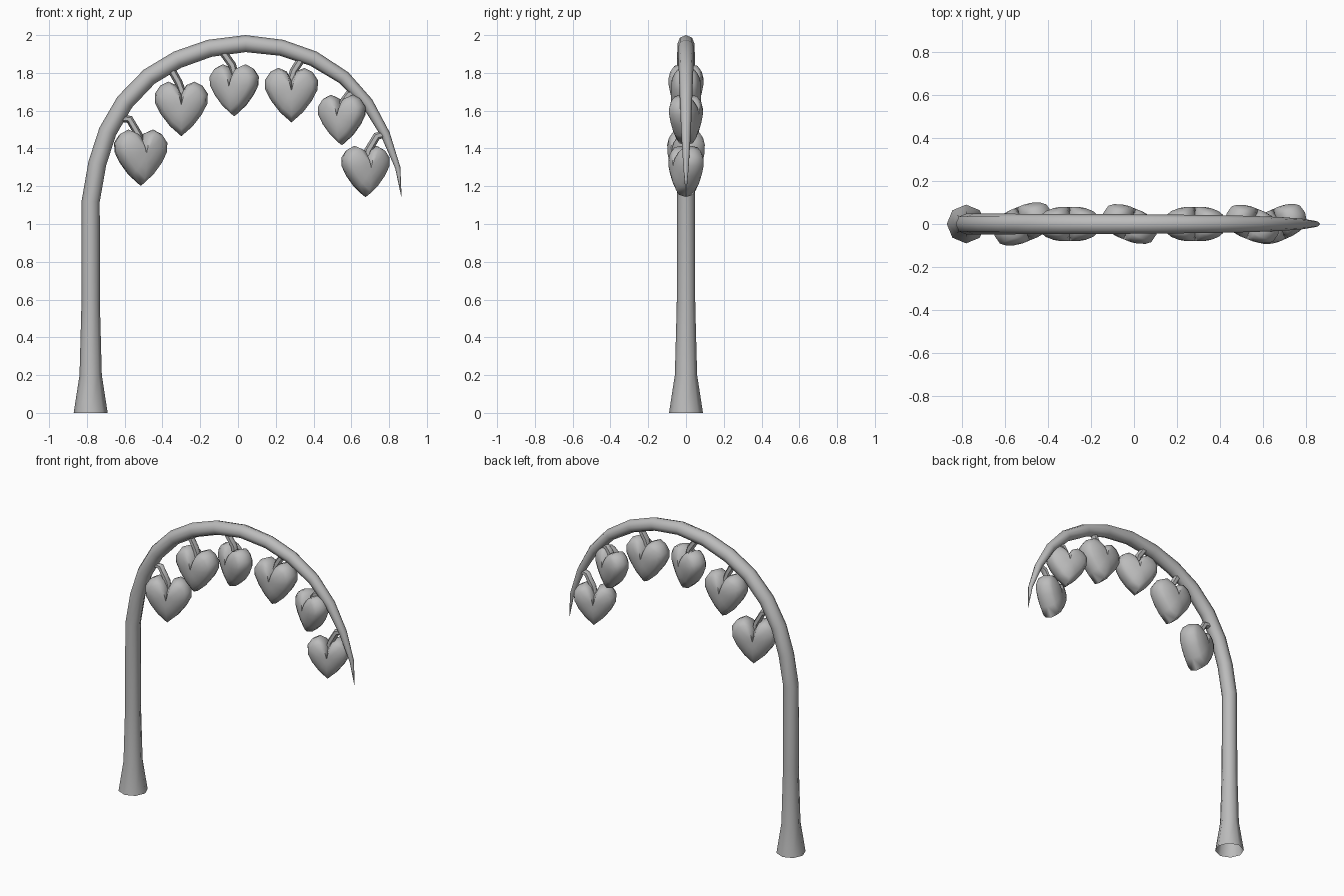
import bpy, bmesh, math
from mathutils import Vector, Matrix

if "Cube" in bpy.data.objects:
    bpy.data.objects.remove(bpy.data.objects["Cube"])

grey = bpy.data.materials.new("plain grey")
grey.use_nodes = True
COLOUR = (0.5, 0.5, 0.5, 1)
grey.diffuse_color = COLOUR
grey.node_tree.nodes["Principled BSDF"].inputs["Base Color"].default_value = COLOUR


def finish(bm, name, angle):
    bmesh.ops.recalc_face_normals(bm, faces=bm.faces)
    mesh = bpy.data.meshes.new(name)
    bm.to_mesh(mesh)
    bm.free()
    mesh.materials.append(grey)
    ob = bpy.data.objects.new(name, mesh)
    bpy.context.collection.objects.link(ob)
    bpy.ops.object.select_all(action='DESELECT')
    ob.select_set(True)
    bpy.context.view_layer.objects.active = ob
    bpy.ops.object.shade_smooth_by_angle(angle=math.radians(angle))
    return ob


def bridge(bm, a, b):
    n = len(a)
    for i in range(n):
        j = (i + 1) % n
        bm.faces.new((a[i], a[j], b[j], b[i]))


def tube(name, path, sides):
    """Tapering tube through (x, z, radius) points in the plane y = 0."""
    bm = bmesh.new()
    pts = [Vector((x, 0, z)) for x, z, r in path]
    rings = []
    for k, (x, z, r) in enumerate(path):
        along = (pts[min(k + 1, len(pts) - 1)] - pts[max(k - 1, 0)]).normalized()
        across = Vector((along.z, 0, -along.x))
        ring = []
        for i in range(sides):
            a = math.tau * i / sides
            ring.append(bm.verts.new(pts[k] + r * (across * math.cos(a) + Vector((0, math.sin(a), 0)))))
        rings.append(ring)
    for a, b in zip(rings, rings[1:]):
        bridge(bm, a, b)
    return finish(bm, name, 60)


# Arching stalk: flared foot, straight stem, arch and drooping point
tube("stalk", [
    (-.78, 0, .09), (-.78, .2, .059), (-.78, .57, .049), (-.78, 1.12, .048),
    (-.745, 1.32, .048), (-.69, 1.49, .048), (-.60, 1.645, .048),
    (-.47, 1.78, .047), (-.32, 1.87, .047), (-.15, 1.93, .046),
    (.04, 1.955, .045), (.23, 1.933, .043), (.40, 1.875, .041),
    (.56, 1.775, .037), (.685, 1.64, .032), (.78, 1.475, .025),
    (.846, 1.298, .014), (.865, 1.145, .001)], 8)

# Right half of the heart outline, from the notch to the tip
HALF = [(0, .38), (.18, .72), (.48, .85), (.78, .70), (.98, .40), (.97, .05),
        (.76, -.36), (.42, -.80), (0, -1.17)]
OUTLINE = HALF + [(-x, z) for x, z in HALF[-2:0:-1]]
# Outline scale and depth of each layer, from the rim inward
LAYERS = [(.93, .30), (.78, .42), (.52, .52), (.26, .56)]


def heart(name, x, z, size, turn):
    bm = bmesh.new()
    rim = [bm.verts.new((px, 0, pz)) for px, pz in OUTLINE]
    for side in (-1, 1):
        last = rim
        for scale, depth in LAYERS:
            ring = [bm.verts.new((px * scale, side * depth, pz * scale)) for px, pz in OUTLINE]
            # the crease under the notch sinks inward
            ring[0].co.y *= .7
            bridge(bm, last, ring)
            last = ring
        middle = bm.verts.new((0, side * .56, 0))
        for i in range(len(last)):
            bm.faces.new((last[i], last[(i + 1) % len(last)], middle))
    bm.transform(Matrix.Translation((x, 0, z)) @ Matrix.Rotation(math.radians(turn), 4, 'Z')
                 @ Matrix.Scale(size, 4))
    finish(bm, name, 60)


# Hearts: x, z, half width, turn, then the path of the stem it hangs from
HEARTS = [
    (-.515, 1.375, .147, 22, [(-.64, 1.56), (-.575, 1.555), (-.525, 1.47), (-.515, 1.40)]),
    (-.30, 1.632, .143, 0, [(-.36, 1.83), (-.315, 1.75), (-.30, 1.71), (-.30, 1.66)]),
    (-.02, 1.73, .136, -22, [(-.08, 1.91), (-.03, 1.84), (-.02, 1.80), (-.02, 1.75)]),
    (.283, 1.705, .143, 0, [(.34, 1.88), (.295, 1.81), (.283, 1.77), (.283, 1.72)]),
    (.55, 1.572, .132, -22, [(.64, 1.70), (.585, 1.685), (.56, 1.65), (.55, 1.60)]),
    (.675, 1.30, .134, 24, [(.79, 1.48), (.735, 1.465), (.69, 1.39), (.675, 1.33)]),
]
for n, (x, z, size, turn, path) in enumerate(HEARTS, 1):
    heart(f"heart_{n}", x, z, size, turn)
    tube(f"heart_stem_{n}", [(px, pz, .021) for px, pz in path], 6)
